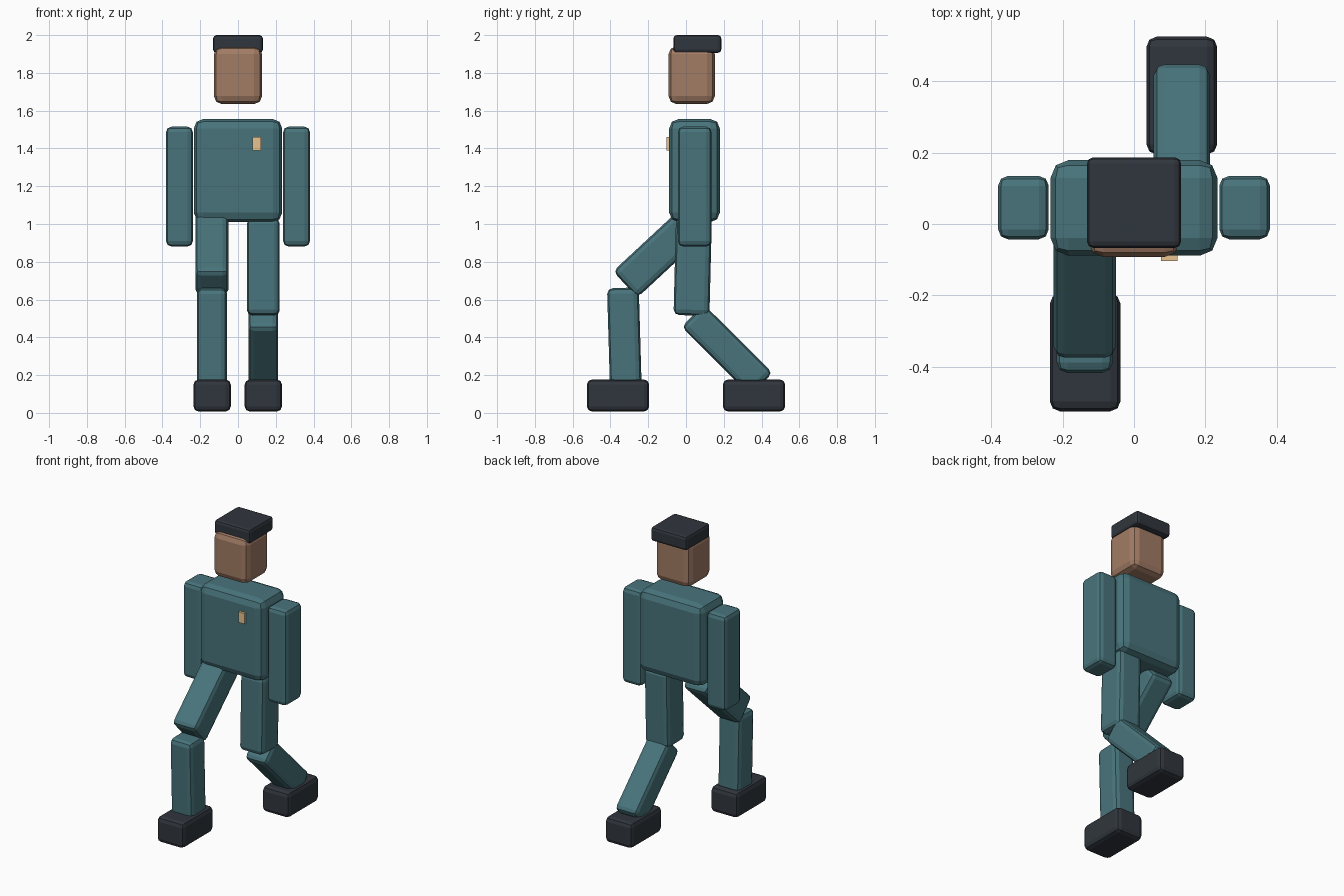
import bpy
from math import atan2
from mathutils import Vector

if "Cube" in bpy.data.objects:
    bpy.data.objects.remove(bpy.data.objects["Cube"])


def material(name, rgb):
    m = bpy.data.materials.new(name)
    m.diffuse_color = (*rgb, 1)
    m.use_nodes = True
    m.node_tree.nodes["Principled BSDF"].inputs["Base Color"].default_value = m.diffuse_color
    return m


TEAL = material("teal_cloth", (0.065, 0.175, 0.2))
SKIN = material("skin", (0.36, 0.2, 0.13))
DARK = material("dark_leather", (0.03, 0.037, 0.047))
GOLD = material("gold", (0.8, 0.55, 0.28))


def block(name, center, size, mat, bevel=0.0, tilt=0.0):
    """Flat-shaded box with softly chamfered edges, tilted about x."""
    bpy.ops.mesh.primitive_cube_add(size=1, location=center)
    ob = bpy.context.object
    ob.name = name
    ob.scale = size
    bpy.ops.object.transform_apply(location=False, rotation=False, scale=True)
    ob.rotation_euler.x = tilt
    ob.data.materials.append(mat)
    if bevel:
        mod = ob.modifiers.new("bevel", 'BEVEL')
        mod.width = bevel
        mod.segments = 2
    return ob


def limb(name, x, top, bottom, width, depth):
    """Block running between two (y, z) points."""
    a, b = Vector(top), Vector(bottom)
    d, c = a - b, (a + b) / 2
    block(name, (x, c.x, c.y), (width, depth, d.length), TEAL, 0.03, atan2(-d.x, d.y))


# Head, cap and torso
block("head", (0, 0.03, 1.788), (0.255, 0.245, 0.306), SKIN, 0.042)
block("cap", (0, 0.06, 1.953), (0.264, 0.254, 0.094), DARK, 0.018)
block("torso", (0, 0.045, 1.283), (0.468, 0.268, 0.546), TEAL, 0.05)
block("chest_badge", (0.099, -0.092, 1.425), (0.046, 0.024, 0.07), GOLD)

# Arms
for side, x in (("right", -0.31), ("left", 0.31)):
    block(side + "_arm", (x, 0.046, 1.198), (0.142, 0.178, 0.634), TEAL, 0.028)

# Striding legs: forward one bent at the knee, rear one trailing
limb("forward_thigh", -0.138, (0.055, 1.03), (-0.322, 0.68), 0.174, 0.19)
limb("rear_thigh", 0.134, (0.042, 1.03), (0.029, 0.516), 0.174, 0.19)
limb("forward_shin", -0.138, (-0.334, 0.662), (-0.319, 0.147), 0.158, 0.168)
limb("rear_shin", 0.134, (0.035, 0.515), (0.40, 0.152), 0.158, 0.168)

# Shoes
for name, x, y in (("forward_shoe", -0.137, -0.36), ("rear_shoe", 0.134, 0.36)):
    block(name, (x, y, 0.092), (0.198, 0.33, 0.17), DARK, 0.028)
